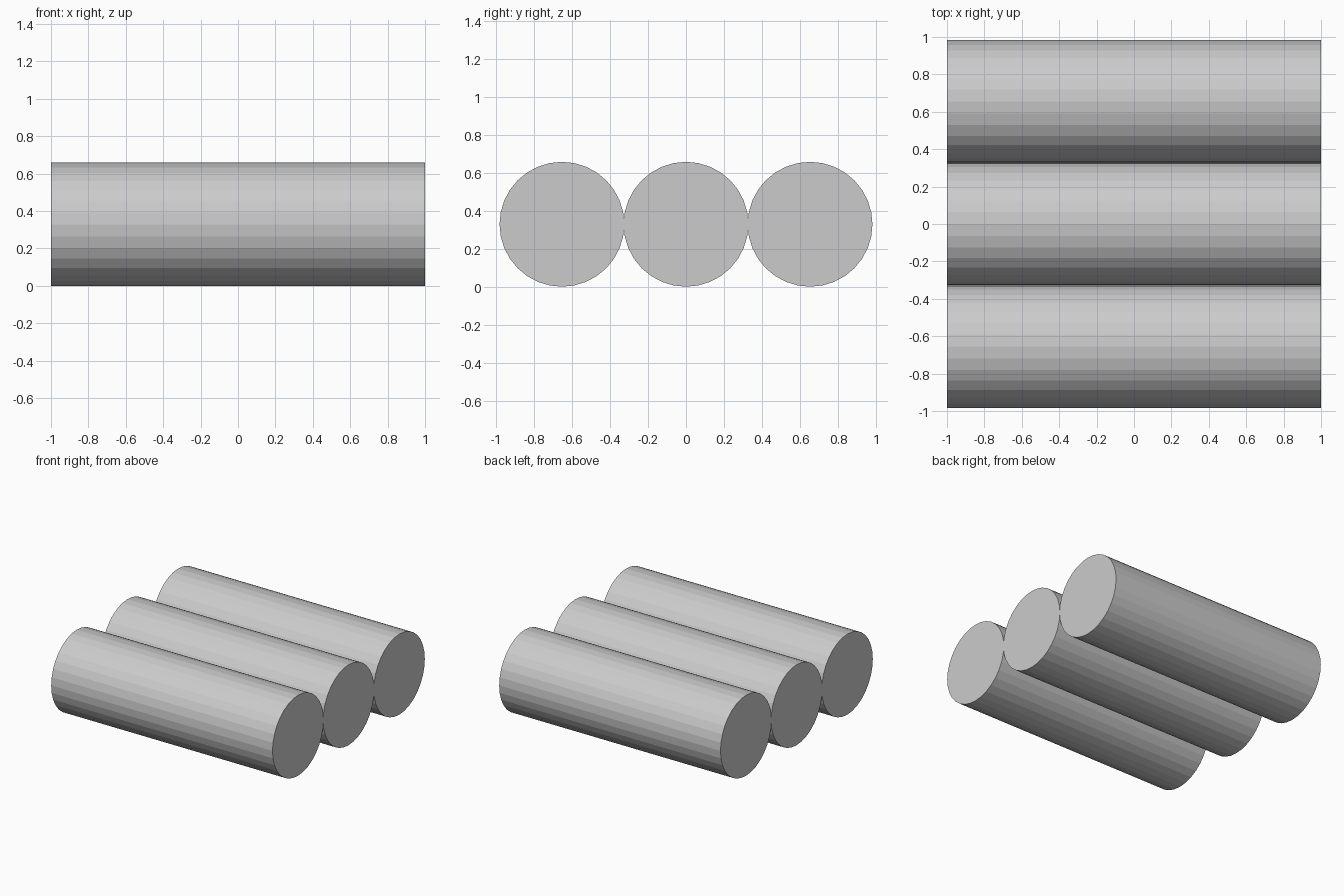
import bpy
from math import pi

if "Cube" in bpy.data.objects:
    bpy.data.objects.remove(bpy.data.objects["Cube"])

RADIUS = 0.329
PITCH = 0.654
LENGTH = 2.0


def log(name, y):
    # flat-shaded 32-sided cylinder lying along x, resting on the ground
    bpy.ops.mesh.primitive_cylinder_add(
        vertices=32, radius=RADIUS, depth=LENGTH,
        location=(0, y, RADIUS), rotation=(0, pi / 2, 0))
    bpy.context.object.name = name


# Three parallel rollers side by side
for name, step in (("front_roller", -1), ("middle_roller", 0), ("back_roller", 1)):
    log(name, step * PITCH)
